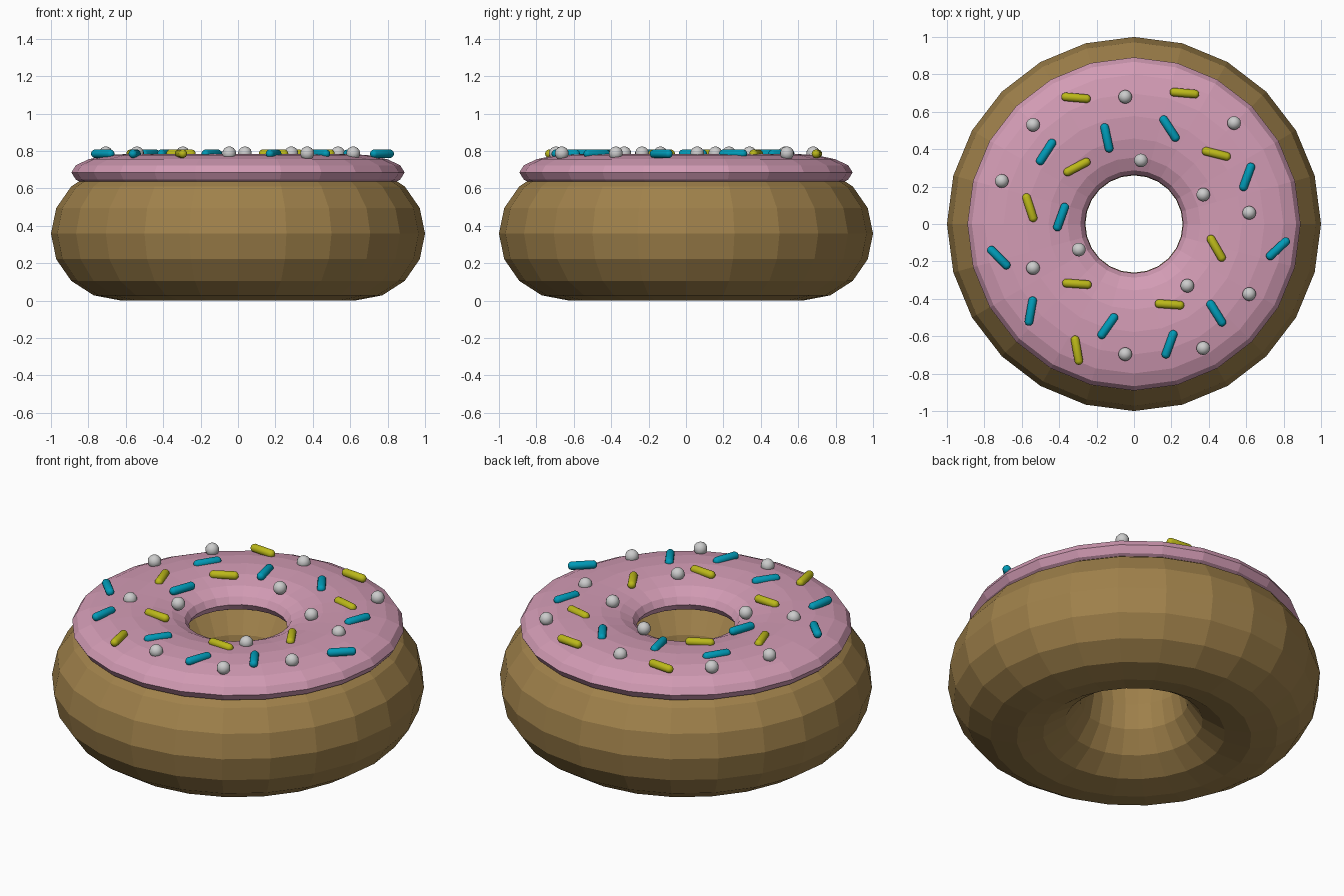
import bpy, bmesh
from math import radians, sin, cos, pi
from mathutils import Matrix

if "Cube" in bpy.data.objects:
    bpy.data.objects.remove(bpy.data.objects["Cube"])


def material(name, rgb):
    m = bpy.data.materials.new(name)
    m.diffuse_color = (*rgb, 1)
    m.use_nodes = True
    m.node_tree.nodes["Principled BSDF"].inputs["Base Color"].default_value = m.diffuse_color
    return m


def add_object(name, mesh, loc=(0, 0, 0), turn=0):
    ob = bpy.data.objects.new(name, mesh)
    ob.location = loc
    ob.rotation_euler.z = radians(turn)
    bpy.context.collection.objects.link(ob)
    return ob


def ring(name, major, minor, height, z, mat, around=24, section=16):
    """Torus with an elliptical section, flat shaded."""
    bm = bmesh.new()
    grid = []
    for i in range(around):
        a = 2 * pi * i / around
        row = []
        for j in range(section):
            b = 2 * pi * j / section
            r = major + minor * cos(b)
            row.append(bm.verts.new((r * cos(a), r * sin(a), z + height * sin(b))))
        grid.append(row)
    for i in range(around):
        n = (i + 1) % around
        for j in range(section):
            k = (j + 1) % section
            bm.faces.new((grid[i][j], grid[n][j], grid[n][k], grid[i][k]))
    me = bpy.data.meshes.new(name)
    bm.to_mesh(me)
    bm.free()
    me.materials.append(mat)
    return add_object(name, me)


def ball_mesh(name, radius, stretch=0, mat=None):
    """Smooth ball; a stretch pulls the halves apart into a capsule along x."""
    bm = bmesh.new()
    bmesh.ops.create_uvsphere(bm, u_segments=16, v_segments=9, radius=radius)
    for v in bm.verts:
        v.co.z += stretch if v.co.z > 0 else -stretch
    if stretch:
        bm.transform(Matrix.Rotation(pi / 2, 4, 'Y'))
    for f in bm.faces:
        f.smooth = True
    me = bpy.data.meshes.new(name)
    bm.to_mesh(me)
    bm.free()
    if mat:
        me.materials.append(mat)
    return me


# Dough and icing
ring("dough", 0.63, 0.37, 0.357, 0.358, material("dough_brown", (0.35, 0.22, 0.07)))
ring("icing", 0.577, 0.314, 0.10, 0.685, material("icing_pink", (0.65, 0.33, 0.46)))

# Rod sprinkles: x, y, heading in degrees
yellow = [(-.31, .675, -5), (.27, .70, -5), (.44, .375, -14), (-.305, .305, 28),
          (-.557, .087, -72), (.44, -.13, -60), (-.305, -.32, -4),
          (.19, -.43, -4), (-.305, -.675, -80)]
blue = [(-.145, .46, -78), (.19, .51, -57), (-.47, .385, 57), (.605, .252, 70),
        (-.39, .037, 70), (-.723, -.18, -45), (.77, -.132, 43), (-.552, -.466, 80),
        (.44, -.477, -58), (-.14, -.546, 55), (.19, -.643, 70)]
for colour, rgb, spots in (("yellow", (0.5, 0.48, 0.01), yellow),
                           ("blue", (0.0, 0.33, 0.48), blue)):
    rod = ball_mesh(colour + "_rod", 0.023, 0.056, material("rod_" + colour, rgb))
    for i, (x, y, turn) in enumerate(spots, 1):
        add_object(f"{colour}_sprinkle_{i}", rod, (x, y, 0.785), turn)

# Round sugar balls
pearl = ball_mesh("sugar_ball", 0.037)
balls = [(-.54, .53), (-.047, .68), (.535, .54), (.037, .34), (-.707, .23),
         (.37, .157), (.616, .06), (-.295, -.137), (-.54, -.235), (.285, -.33),
         (.616, -.375), (-.047, -.696), (.37, -.664)]
for i, (x, y) in enumerate(balls, 1):
    add_object(f"sugar_ball_{i}", pearl, (x, y, 0.787))
